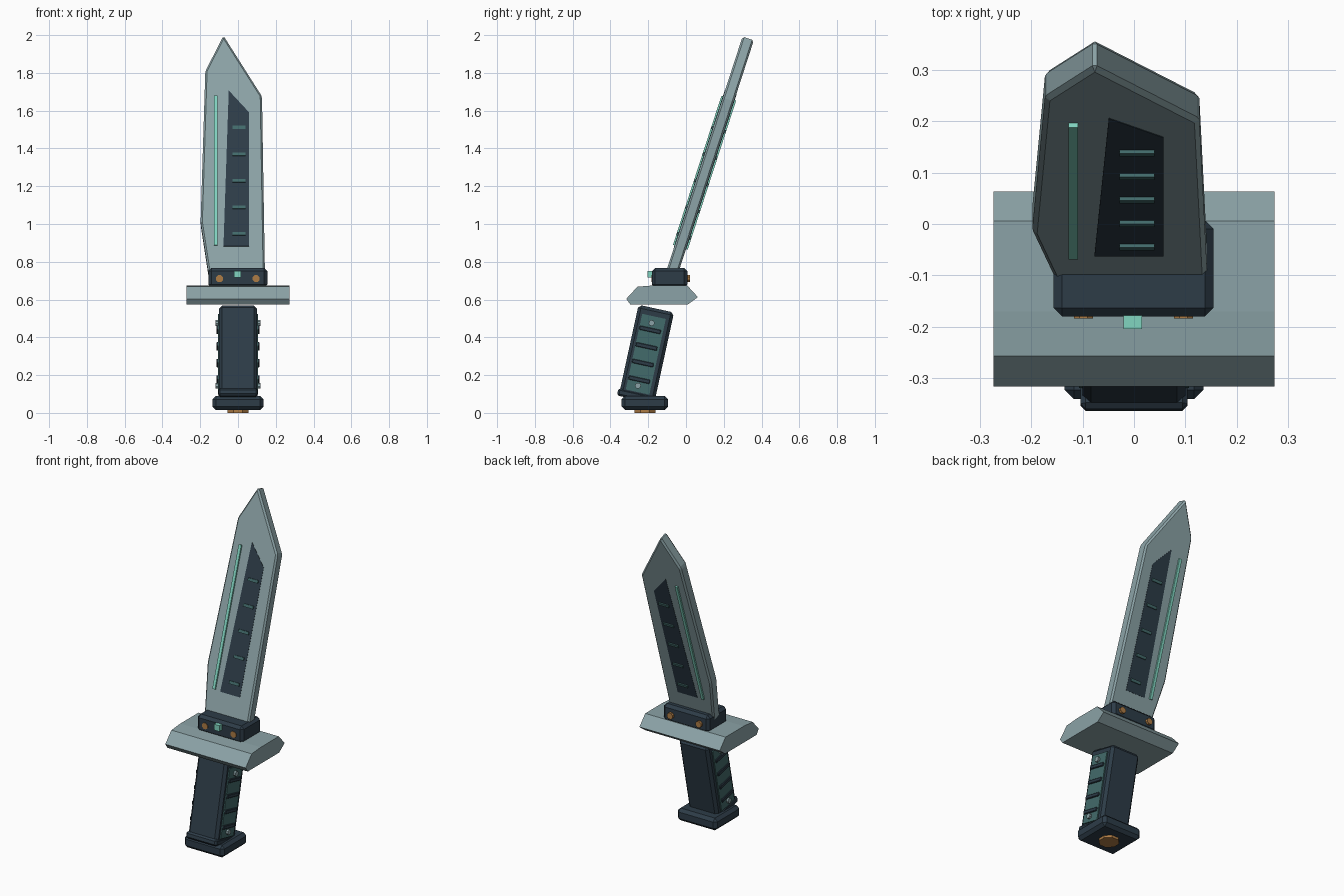
import bpy, bmesh, math
from mathutils import Matrix, Vector

if "Cube" in bpy.data.objects:
    bpy.data.objects.remove(bpy.data.objects["Cube"])


def material(name, rgb):
    m = bpy.data.materials.new(name)
    m.diffuse_color = (*rgb, 1)
    m.use_nodes = True
    m.node_tree.nodes["Principled BSDF"].inputs["Base Color"].default_value = m.diffuse_color
    return m


STEEL = material("steel", (0.26, 0.365, 0.385))
DARK = material("dark slate", (0.026, 0.045, 0.064))
TEAL = material("deep teal", (0.055, 0.145, 0.145))
GLOW = material("bright mint", (0.22, 0.66, 0.53))
BRASS = material("brass", (0.42, 0.20, 0.06))


def frame(y, z, degrees):
    """Local frame leaning backwards by the given angle."""
    return Matrix.Translation((0, y, z)) @ Matrix.Rotation(-math.radians(degrees), 4, 'X')


FLAT = Matrix.Identity(4)
BLADE = frame(-0.068, 0.76, 18)
GRIP = frame(-0.21, 0.31, 12.3)


def finish(name, bm, mat, matrix, bevel=0):
    bmesh.ops.recalc_face_normals(bm, faces=bm.faces)
    if bevel:
        bmesh.ops.bevel(bm, geom=bm.edges[:], offset=bevel, offset_type='OFFSET',
                        segments=1, affect='EDGES', clamp_overlap=True)
    me = bpy.data.meshes.new(name)
    bm.to_mesh(me)
    bm.free()
    me.materials.append(mat)
    ob = bpy.data.objects.new(name, me)
    ob.matrix_world = matrix
    bpy.context.collection.objects.link(ob)
    return ob


def box(name, size, loc, mat, matrix=FLAT, bevel=0):
    bm = bmesh.new()
    bmesh.ops.create_cube(bm, size=1)
    for v in bm.verts:
        v.co = Vector(loc) + Vector(c * s for c, s in zip(v.co, size))
    finish(name, bm, mat, matrix, bevel)


def prism(name, points, a, b, axis, mat, matrix=FLAT, bevel=0):
    """Extrude an outline from a to b along x (outline in y,z) or y (outline in x,z)."""
    bm = bmesh.new()
    place = (lambda p: (a, *p)) if axis == 'X' else (lambda p: (p[0], a, p[1]))
    face = bm.faces.new([bm.verts.new(place(p)) for p in points])
    new = bmesh.ops.extrude_face_region(bm, geom=[face])['geom']
    step = Vector((b - a, 0, 0)) if axis == 'X' else Vector((0, b - a, 0))
    bmesh.ops.translate(bm, vec=step, verts=[g for g in new if isinstance(g, bmesh.types.BMVert)])
    finish(name, bm, mat, matrix, bevel)


def rod(name, radius, depth, loc, axis, mat, matrix=FLAT, sides=8):
    turn = {'X': Matrix.Rotation(math.pi / 2, 4, 'Y'),
            'Y': Matrix.Rotation(math.pi / 2, 4, 'X'), 'Z': FLAT}[axis]
    bm = bmesh.new()
    bmesh.ops.create_cone(bm, cap_ends=True, segments=sides, radius1=radius, radius2=radius,
                          depth=depth, matrix=Matrix.Translation(loc) @ turn
                          @ Matrix.Rotation(math.pi / sides, 4, 'Z'))
    finish(name, bm, mat, matrix)


# Blade slab with chamfered outline
outline = [(-0.152, -0.06), (0.143, -0.06), (0.127, 0.955), (-0.077, 1.293),
           (-0.173, 1.095), (-0.198, 0.255)]
prism("blade", outline, -0.0315, 0.0315, 'Y', STEEL, BLADE, 0.0095)

# Inlay, cross bars and light strip on both blade faces
inlay = [(-0.077, 0.118), (0.057, 0.118), (0.057, 0.865), (-0.049, 0.985)]
for side, label in ((-1, "front"), (1, "back")):
    prism(f"blade_inlay_{label}", inlay, side * 0.029, side * 0.033, 'Y', DARK, BLADE)
    for i in range(5):
        box(f"inlay_bar_{label}_{i + 1}", (0.068, 0.012, 0.017),
            (0.006, side * 0.034, 0.186 + i * 0.148), TEAL, BLADE)
    box(f"light_strip_{label}", (0.018, 0.012, 0.83), (-0.118, side * 0.035, 0.538), GLOW, BLADE)

# Blade socket with button and bolts
box("blade_socket", (0.312, 0.187, 0.105), (-0.001, -0.0865, 0.715), DARK, bevel=0.017)
box("socket_button", (0.036, 0.04, 0.036), (-0.002, -0.184, 0.734), GLOW)
for x in (-0.098, 0.096):
    for y, label in ((-0.173, "front"), (0.011, "back")):
        side = "left" if x < 0 else "right"
        rod(f"socket_bolt_{label}_{side}", 0.02, 0.021, (x, y, 0.711), 'Y', BRASS)

# Cross guard
guard = [(-0.295, 0.574), (0.01, 0.574), (0.063, 0.613), (0.006, 0.675),
         (-0.17, 0.675), (-0.257, 0.668), (-0.316, 0.604)]
prism("guard", guard, -0.273, 0.273, 'X', STEEL)

# Leaning grip and its lower rim
box("grip", (0.2, 0.192, 0.485), (0, 0, 0.005), DARK, GRIP, 0.016)
box("grip_rim", (0.208, 0.212, 0.04), (0, 0, -0.226), DARK, GRIP, 0.01)

# Side plates with ribs and rivets
for side, label in ((-1, "left"), (1, "right")):
    box(f"grip_plate_{label}", (0.014, 0.128, 0.41), (side * 0.1, -0.003, 0.0), TEAL, GRIP)
    for i in range(4):
        box(f"grip_rib_{label}_{i + 1}", (0.02, 0.115, 0.022),
            (side * 0.105, -0.008, -0.139 + i * 0.09), DARK, GRIP, 0.003)
    for w in (-0.172, 0.168):
        rod(f"grip_rivet_{label}_{'low' if w < 0 else 'high'}", 0.016, 0.022,
            (side * 0.109, -0.008, w), 'X', STEEL, GRIP)

# Pommel and its brass cap
box("pommel", (0.27, 0.245, 0.075), (0, -0.218, 0.0525), DARK, bevel=0.018)
rod("pommel_cap", 0.059, 0.03, (0, -0.217, 0.015), 'Z', BRASS)
